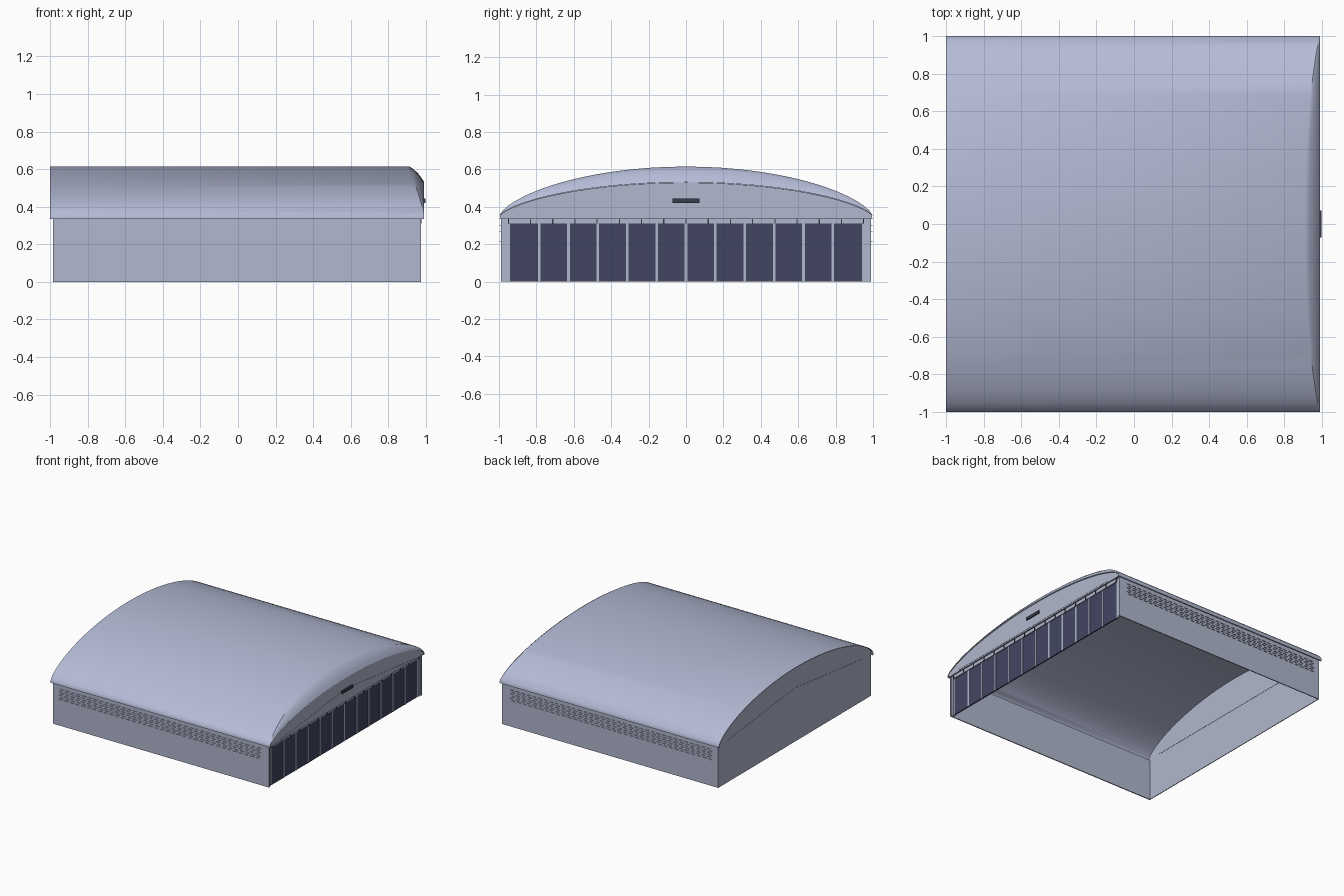
import bpy, bmesh

cube = bpy.data.objects.get("Cube")
if cube:
    bpy.data.objects.remove(cube, do_unlink=True)


def material(name, rgb):
    m = bpy.data.materials.new(name)
    m.use_nodes = True
    m.diffuse_color = (*rgb, 1)
    m.node_tree.nodes["Principled BSDF"].inputs["Base Color"].default_value = (*rgb, 1)
    return m


ROOF = material("pale blue roof", (0.46, 0.50, 0.67))
WALL = material("blue grey wall", (0.44, 0.475, 0.61))
DOOR = material("navy door", (0.053, 0.06, 0.118))
DARK = material("dark metal", (0.04, 0.045, 0.07))

EAVE, RISE, SEGS = 0.345, 0.27, 32
END = 0.985          # gable plane
FRONT_SCALE = 0.69   # lowered arch above the doors


def make(name, bm, mat):
    bmesh.ops.recalc_face_normals(bm, faces=bm.faces)
    me = bpy.data.meshes.new(name)
    bm.to_mesh(me)
    bm.free()
    me.materials.append(mat)
    ob = bpy.data.objects.new(name, me)
    bpy.context.collection.objects.link(ob)
    return ob


def add_box(bm, lo, hi):
    verts = bmesh.ops.create_cube(bm, size=1)["verts"]
    for v in verts:
        v.co = [a + (b - a) * (c + 0.5) for a, b, c in zip(lo, hi, v.co)]


def boxes(name, spans, mat):
    bm = bmesh.new()
    for lo, hi in spans:
        add_box(bm, lo, hi)
    return make(name, bm, mat)


def slab(name, outline, x, depth, mat):
    """Extrude a (y, z) outline along x."""
    bm = bmesh.new()
    face = bm.faces.new([bm.verts.new((x, y, z)) for y, z in outline])
    new = bmesh.ops.extrude_face_region(bm, geom=[face])["geom"]
    for v in new:
        if isinstance(v, bmesh.types.BMVert):
            v.co.x += depth
    return make(name, bm, mat)


def arch(y, scale=1.0):
    return EAVE + RISE * scale * max(0, 1 - y * y) ** 0.64


def samples(half=1.0):
    # closer spacing toward the eaves
    out = []
    for i in range(SEGS + 1):
        t = 2 * i / SEGS - 1
        out.append(half * (1.5 * t - 0.5 * t ** 3))
    return out


# Vaulted roof with a rounded-down front end
bm = bmesh.new()
rows = []
for inset, scale in [(None, 1), (1, 1), (0.72, 0.945), (0.43, 0.87), (0.2, 0.785), (0, FRONT_SCALE)]:
    row = []
    profile = [(y, arch(y, scale)) for y in samples()]
    profile = [(-1, 0.335)] + profile + [(1, 0.335)]
    for y, z in profile:
        depth = 0.004 + 0.076 * (1 - abs(y) ** 2.5)
        x = -1 if inset is None else 0.99 - inset * depth
        row.append(bm.verts.new((x, y, z)))
    rows.append(row)
for a, b in zip(rows, rows[1:]):
    for i in range(len(a) - 1):
        bm.faces.new((a[i], a[i + 1], b[i + 1], b[i]))
roof = make("roof", bm, ROOF)
bpy.context.view_layer.objects.active = roof
roof.select_set(True)
bpy.ops.object.shade_smooth_by_angle(angle=0.6)
roof.select_set(False)

# Side walls and the thin soffits under the eaves
for side, label in [(-1, "right"), (1, "left")]:
    ys = sorted((side * 0.982, side * 0.99))
    boxes(label + "_wall", [((-END, ys[0], 0), (0.965, ys[1], 0.34))], WALL)
    ys = sorted((side * 0.985, side))
    boxes(label + "_eave", [((-1, ys[0], 0.335), (0.99, ys[1], 0.338))], ROOF)

    # Rows of small louvre fins
    fins = []
    ys = sorted((side * 0.989, side * 0.996))
    for r in range(6):
        z = 0.215 + r * 0.017
        for c in range(36):
            x = -0.93 + c * 0.051 + (r % 2) * 0.012
            fins.append(((x, ys[0], z), (x + 0.032, ys[1], z + 0.0015)))
    boxes(label + "_louvres", fins, WALL)

# Back wall and both gables
back = [(-0.99, 0), (0.99, 0)] + [(y, arch(y) - 0.003) for y in reversed(samples(0.99))]
slab("back_wall", back, -END, 0.006, WALL)
front = [(y, arch(y, FRONT_SCALE) - 0.002) for y in samples(0.995)]
front = [(-0.99, 0.335)] + front + [(0.99, 0.335)]
slab("front_gable", front, END - 0.006, 0.006, WALL)
triangle = [(-0.87, EAVE), (0.87, EAVE), (0, 0.44)]
slab("front_gable_panel", triangle, END, 0.002, WALL)
slab("back_gable_panel", triangle, -END - 0.002, 0.002, WALL)
slab("back_gable_inner_panel", triangle, -END + 0.006, 0.002, WALL)

# Door frame: stepped corner posts, header and top track
posts = []
for s in (-1, 1):
    for inner, outer, x in [(0.94, 0.96, 0.962), (0.96, 0.978, 0.968), (0.978, 0.99, 0.974)]:
        a, b = sorted((s * inner, s * outer))
        posts.append(((0.95, a, 0), (x, b, 0.335)))
boxes("corner_posts", posts, WALL)
boxes("door_header", [((0.95, -0.95, 0.31), (0.972, 0.95, 0.338))], WALL)
boxes("door_track", [((0.95, -0.95, 0.338), (0.982, 0.95, 0.343))], DARK)

# Sliding door panels with pale strips between them
COUNT = 12
pitch = 1.884 / COUNT
doors, strips = [], []
for i in range(COUNT):
    y = -0.942 + i * pitch
    doors.append(((0.954, y, 0), (0.964, y + pitch, 0.31)))
    if i:
        strips.append(((0.952, y - 0.007, 0), (0.967, y + 0.007, 0.31)))
boxes("door_panels", doors, DOOR)
boxes("door_strips", strips, WALL)

# Hangers along the header
hangers = []
for i in range(17):
    y = -0.95 + i * 1.9 / 16
    hangers.append(((0.97, y - 0.003, 0.31), (0.976, y + 0.003, 0.338)))
boxes("door_hangers", hangers, DARK)

# Lamp above the doors
boxes("gable_lamp", [((END, -0.072, 0.42), (END + 0.012, 0.072, 0.443))], DARK)
